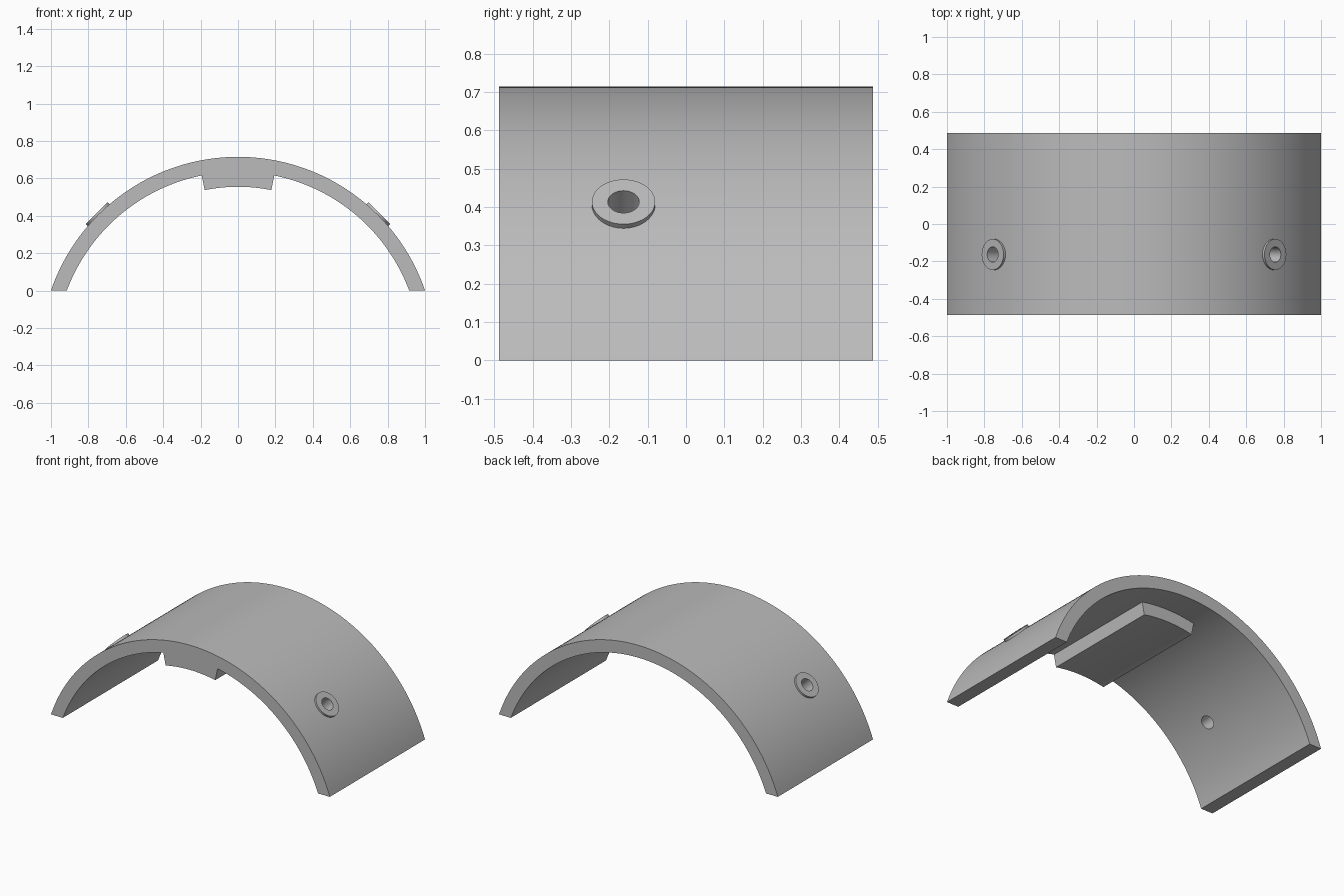
import bpy, bmesh
from math import acos, sin, cos, radians
from mathutils import Matrix, Vector

cube = bpy.data.objects.get("Cube")
if cube:
    bpy.data.objects.remove(cube, do_unlink=True)

OUTER, INNER, AXIS_Z = 1.057, 0.977, -0.342
HALF_LEN = 0.4875

grey = bpy.data.materials.new("plain grey")
grey.use_nodes = True
colour = (0.5, 0.5, 0.5, 1)
grey.diffuse_color = colour
grey.node_tree.nodes["Principled BSDF"].inputs["Base Color"].default_value = colour


def add_object(name, bm):
    bmesh.ops.recalc_face_normals(bm, faces=bm.faces)
    mesh = bpy.data.meshes.new(name)
    bm.to_mesh(mesh)
    bm.free()
    mesh.materials.append(grey)
    obj = bpy.data.objects.new(name, mesh)
    bpy.context.collection.objects.link(obj)
    return obj


def arc(radius, half_angle, steps):
    angles = [half_angle * (2 * i / steps - 1) for i in range(steps + 1)]
    return [(radius * sin(a), AXIS_Z + radius * cos(a)) for a in angles]


def curved_slab(name, upper, lower, y0, y1):
    """Extrude the outline between two arcs along y."""
    bm = bmesh.new()
    outline = upper + lower[::-1]
    face = bm.faces.new([bm.verts.new((x, y0, z)) for x, z in outline])
    out = bmesh.ops.extrude_face_region(bm, geom=[face])
    moved = [v for v in out["geom"] if isinstance(v, bmesh.types.BMVert)]
    bmesh.ops.translate(bm, verts=moved, vec=(0, y1 - y0, 0))
    return add_object(name, bm)


def radial_cylinder(name, side, radius, r0, r1):
    """Cylinder pointing out from the arch axis at 45 degrees."""
    direction = Vector((side * sin(radians(45)), 0, cos(radians(45))))
    centre = Vector((0, -0.163, AXIS_Z)) + direction * (r0 + r1) / 2
    turn = Matrix.Rotation(side * radians(45), 4, "Y")
    bm = bmesh.new()
    bmesh.ops.create_cone(bm, cap_ends=True, segments=48, radius1=radius,
                          radius2=radius, depth=r1 - r0,
                          matrix=Matrix.Translation(centre) @ turn)
    return add_object(name, bm)


def cut(obj, cutter):
    mod = obj.modifiers.new("hole", "BOOLEAN")
    mod.operation, mod.solver, mod.object = "DIFFERENCE", "EXACT", cutter
    bpy.context.view_layer.objects.active = obj
    bpy.ops.object.modifier_apply(modifier=mod.name)


# Arched shell with feet cut level at the ground
shell = curved_slab("arched_shell",
                    arc(OUTER, acos(-AXIS_Z / OUTER), 96),
                    arc(INNER, acos(-AXIS_Z / INNER), 96),
                    -HALF_LEN, HALF_LEN)

# Rib under the crown, flush with the front and short of the back
rib = curved_slab("crown_rib", arc(INNER + 0.002, 0.2, 24),
                  arc(0.897, 0.2, 24), -HALF_LEN, 0.305)
parts = [shell, rib]

# Raised ring and through hole on each side
for label, side in (("left", 1), ("right", -1)):
    ring = radial_cylinder("hole_ring_" + label, side, 0.0825, 1.03, 1.069)
    cutter = radial_cylinder("hole_cutter", side, 0.041, 0.9, 1.2)
    cut(shell, cutter)
    cut(ring, cutter)
    bpy.data.objects.remove(cutter, do_unlink=True)
    parts.append(ring)

bpy.ops.object.select_all(action="DESELECT")
for obj in parts:
    obj.select_set(True)
bpy.context.view_layer.objects.active = shell
bpy.ops.object.shade_smooth_by_angle(angle=radians(30))
